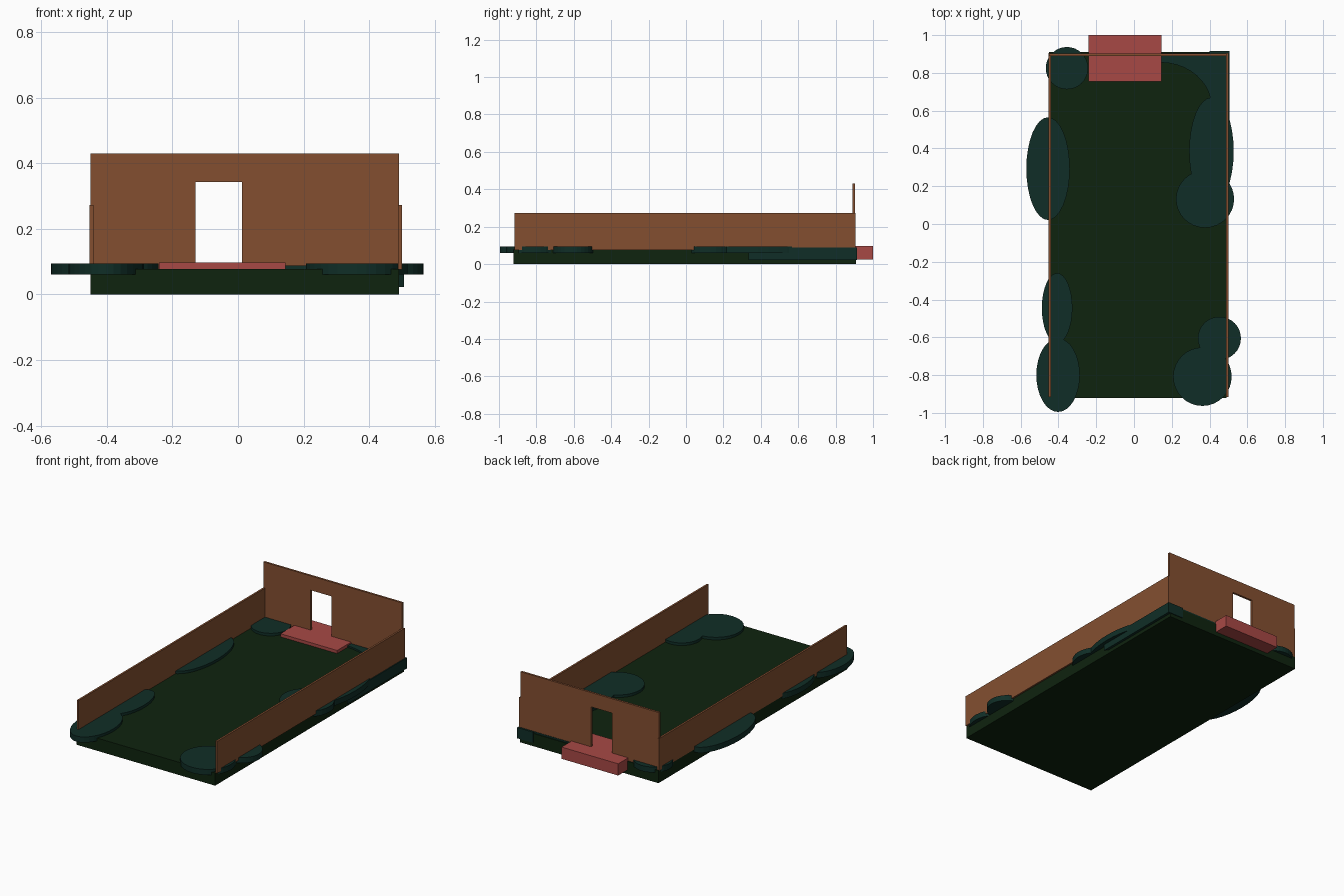
import bpy, bmesh, math

if "Cube" in bpy.data.objects:
    bpy.data.objects.remove(bpy.data.objects["Cube"])


def material(name, rgb):
    m = bpy.data.materials.new(name)
    m.diffuse_color = (*rgb, 1)
    m.use_nodes = True
    m.node_tree.nodes["Principled BSDF"].inputs["Base Color"].default_value = m.diffuse_color
    return m


GRASS = material("dark grass", (0.0045, 0.017, 0.0045))
SHRUB = material("dark teal shrub", (0.005, 0.027, 0.020))
WOOD = material("brown wall", (0.23, 0.078, 0.030))
BRICK = material("red step", (0.39, 0.066, 0.060))


def prism(name, pts, vec, mat):
    """Extrude a planar outline of 3D points along vec."""
    bm = bmesh.new()
    face = bm.faces.new([bm.verts.new(p) for p in pts])
    ext = bmesh.ops.extrude_face_region(bm, geom=[face])
    bmesh.ops.translate(bm, vec=vec,
                        verts=[v for v in ext["geom"] if isinstance(v, bmesh.types.BMVert)])
    bmesh.ops.recalc_face_normals(bm, faces=bm.faces)
    me = bpy.data.meshes.new(name)
    bm.to_mesh(me)
    bm.free()
    me.materials.append(mat)
    ob = bpy.data.objects.new(name, me)
    bpy.context.collection.objects.link(ob)
    return ob


def box(name, x0, x1, y0, y1, z0, z1, mat):
    return prism(name, [(x0, y0, z0), (x1, y0, z0), (x1, y1, z0), (x0, y1, z0)],
                 (0, 0, z1 - z0), mat)


# Lawn slab
box("lawn", -0.45, 0.49, -0.922, 0.91, 0, 0.078, GRASS)

# Side walls
box("left_wall", -0.452, -0.44, -0.917, 0.905, 0.076, 0.272, WOOD)
box("right_wall", 0.488, 0.50, -0.917, 0.905, 0.076, 0.272, WOOD)

# Back wall with a doorway notch
outline = [(-0.45, 0.076), (-0.13, 0.076), (-0.13, 0.342), (0.012, 0.342),
           (0.012, 0.076), (0.49, 0.076), (0.49, 0.43), (-0.45, 0.43)]
prism("back_wall", [(x, 0.89, z) for x, z in outline], (0, 0.013, 0), WOOD)

# Doorstep
box("doorstep", -0.24, 0.145, 0.755, 1.0, 0.025, 0.097, BRICK)

# Round and oval shrub beds: centre x, y, radius x, y
beds = [(-0.355, 0.825, 0.112, 0.112), (-0.455, 0.293, 0.115, 0.272),
        (-0.407, -0.445, 0.081, 0.185), (-0.402, -0.80, 0.115, 0.195),
        (0.362, -0.808, 0.155, 0.155), (0.452, -0.605, 0.114, 0.114),
        (0.376, 0.132, 0.154, 0.152), (0.41, 0.385, 0.118, 0.285)]
for i, (cx, cy, rx, ry) in enumerate(beds):
    ring = [(cx + rx * math.cos(2 * math.pi * k / 32),
             cy + ry * math.sin(2 * math.pi * k / 32), 0.06) for k in range(32)]
    prism(f"shrub_bed_{i + 1}", ring, (0, 0, 0.034), SHRUB)

# Curved planting bed wrapping the back right corner
arc = [(0.14 + 0.27 * math.sin(a), 0.62 + 0.235 * math.cos(a))
       for a in [math.radians(9 * k) for k in range(11)]]
bed = [(0.506, 0.335), (0.506, 0.915), (0.40, 0.915), (0.40, 0.905),
       (0.14, 0.905)] + arc + [(0.43, 0.45)]
prism("corner_bed", [(x, y, 0.022) for x, y in bed], (0, 0, 0.066), SHRUB)
